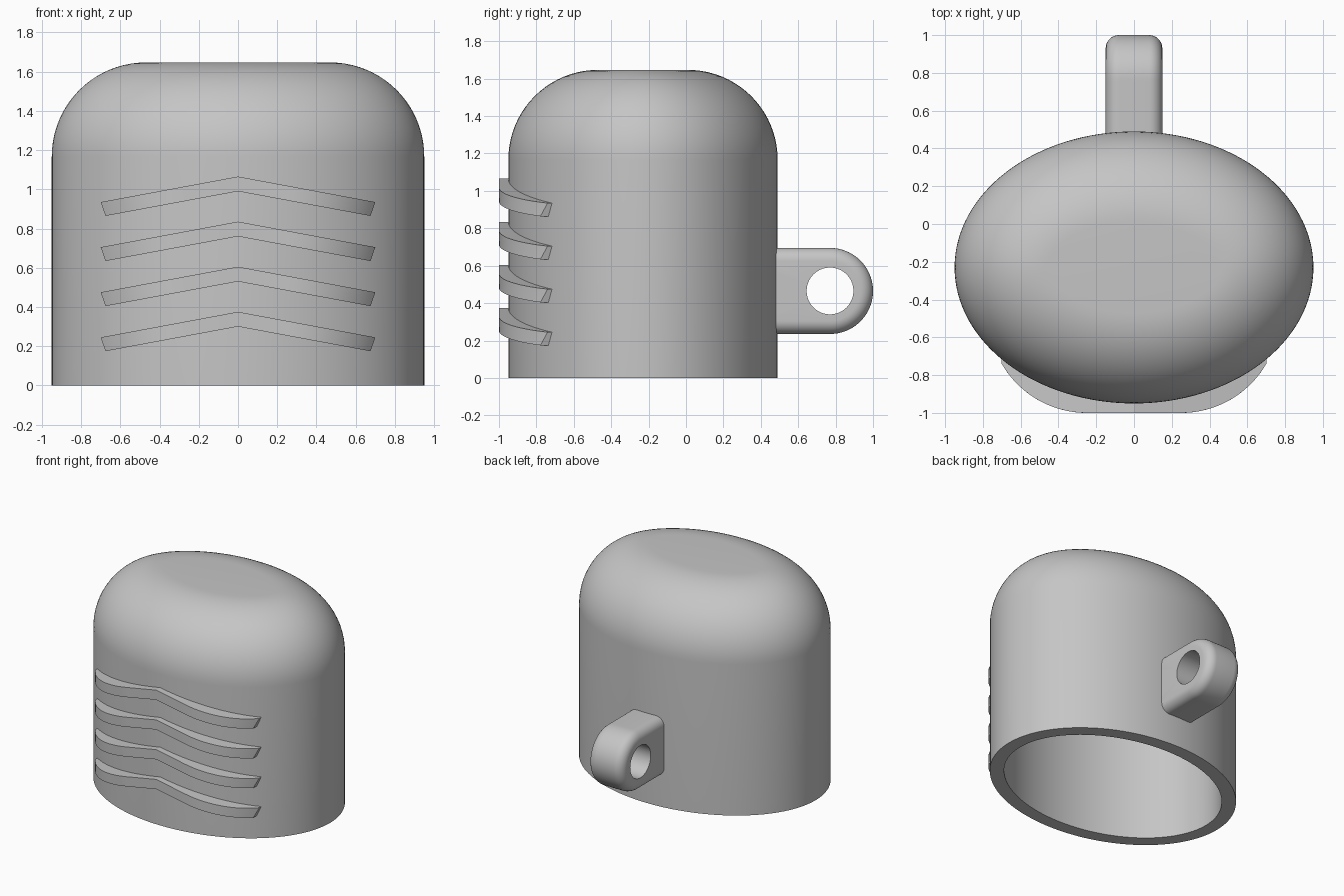
import bpy
from math import sin, cos, pi, sqrt, radians, hypot

cube = bpy.data.objects.get("Cube")
if cube:
    bpy.data.objects.remove(cube, do_unlink=True)

grey = bpy.data.materials.new("plain_grey")
grey.use_nodes = True
colour = (0.56, 0.56, 0.56, 1)
grey.diffuse_color = colour
grey.node_tree.nodes["Principled BSDF"].inputs["Base Color"].default_value = colour

RX, RY, CY = 0.95, 0.72, -0.23      # body ellipse
HEIGHT, ROUND, WALL = 1.647, 0.48, 0.1


def loft(name, rings, cap=False, loop=False):
    """Skin closed rings of equal size; cap the ends or join them in a loop."""
    n, m = len(rings[0]), len(rings)
    faces = []
    for i in range(m if loop else m - 1):
        a, b = i * n, (i + 1) % m * n
        faces += [(a + j, a + (j + 1) % n, b + (j + 1) % n, b + j) for j in range(n)]
    if cap:
        faces += [tuple(reversed(range(n))), tuple(range((m - 1) * n, m * n))]
    mesh = bpy.data.meshes.new(name)
    mesh.from_pydata([p for ring in rings for p in ring], [], faces)
    mesh.materials.append(grey)
    ob = bpy.data.objects.new(name, mesh)
    bpy.context.collection.objects.link(ob)
    bpy.ops.object.select_all(action="DESELECT")
    ob.select_set(True)
    bpy.context.view_layer.objects.active = ob
    # Consistent outward normals, then smooth shading with sharp creases
    bpy.ops.object.mode_set(mode="EDIT")
    bpy.ops.mesh.select_all(action="SELECT")
    bpy.ops.mesh.normals_make_consistent(inside=False)
    bpy.ops.object.mode_set(mode="OBJECT")
    bpy.ops.object.shade_smooth_by_angle(angle=radians(15))
    return ob


def ellipse(inset, z, n=128):
    """Body outline moved inward by a constant distance."""
    ring = []
    for i in range(n):
        c, s = cos(2 * pi * i / n), sin(2 * pi * i / n)
        nx, ny = c / RX, s / RY
        k = inset / hypot(nx, ny)
        ring.append((RX * c - nx * k, CY + RY * s - ny * k, z))
    return ring


# Hollow domed body: inner dome down to the rim, then up the outside
def dome(inset):
    r, base = ROUND - inset, HEIGHT - ROUND
    angles = [pi / 2 * i / 20 for i in range(21)]
    return [ellipse(0 + inset, 0)] + [
        ellipse(ROUND - r * cos(a), base + r * sin(a)) for a in angles]


loft("domed_body", dome(WALL)[::-1] + dome(0), cap=True)

# Chevron grip ribs on the front
FLAT, ARC, SLOPE = 0.25, 0.52, 0.186
half = [FLAT + ARC * sin(radians(a)) for a in range(0, 61, 4)]
xs = [-x for x in reversed(half)] + [0] + half


def rib_front(x):
    d = max(abs(x) - FLAT, 0)
    return -1 + ARC - sqrt(ARC * ARC - d * d)


def rib_back(x):
    return CY - RY * sqrt(1 - (x / RX) ** 2) + 0.05


for k in range(4):
    top = 0.375 + 0.23 * k
    sections = []
    for x in xs:
        low = x * 0.965
        zt, zb = top - SLOPE * abs(x), top - 0.075 - SLOPE * abs(low)
        sections.append([(x, rib_front(x), zt), (x, rib_back(x), zt),
                         (low, rib_back(low), zb), (low, rib_front(low), zb)])
    loft(f"grip_rib_{k + 1}", sections, cap=True)

# Rear lug with rounded edges and a cross hole
LUG_Y, LUG_Z, LUG_R, LUG_W, EDGE = 0.77, 0.465, 0.23, 0.15, 0.07


def lug_ring(x, radius, back=None, n=96):
    ring = []
    for i in range(n):
        c, s = cos(2 * pi * i / n), sin(2 * pi * i / n)
        r = radius
        if back and c < 0:
            r = min(radius / max(abs(s), 0.001), back / max(-c, 0.001))
        ring.append((x, LUG_Y + r * c, LUG_Z + r * s))
    return ring


side = []
for i in range(9):
    a = pi / 2 * i / 8
    side.append((LUG_W - EDGE + EDGE * sin(a), LUG_R - EDGE + EDGE * cos(a)))
profile = [(-x, r) for x, r in reversed(side)] + side
rings = [lug_ring(x, r, 0.34) for x, r in profile]
holes = [lug_ring(LUG_W, 0.125), lug_ring(-LUG_W, 0.125)]
loft("rear_lug", rings + holes, loop=True)
